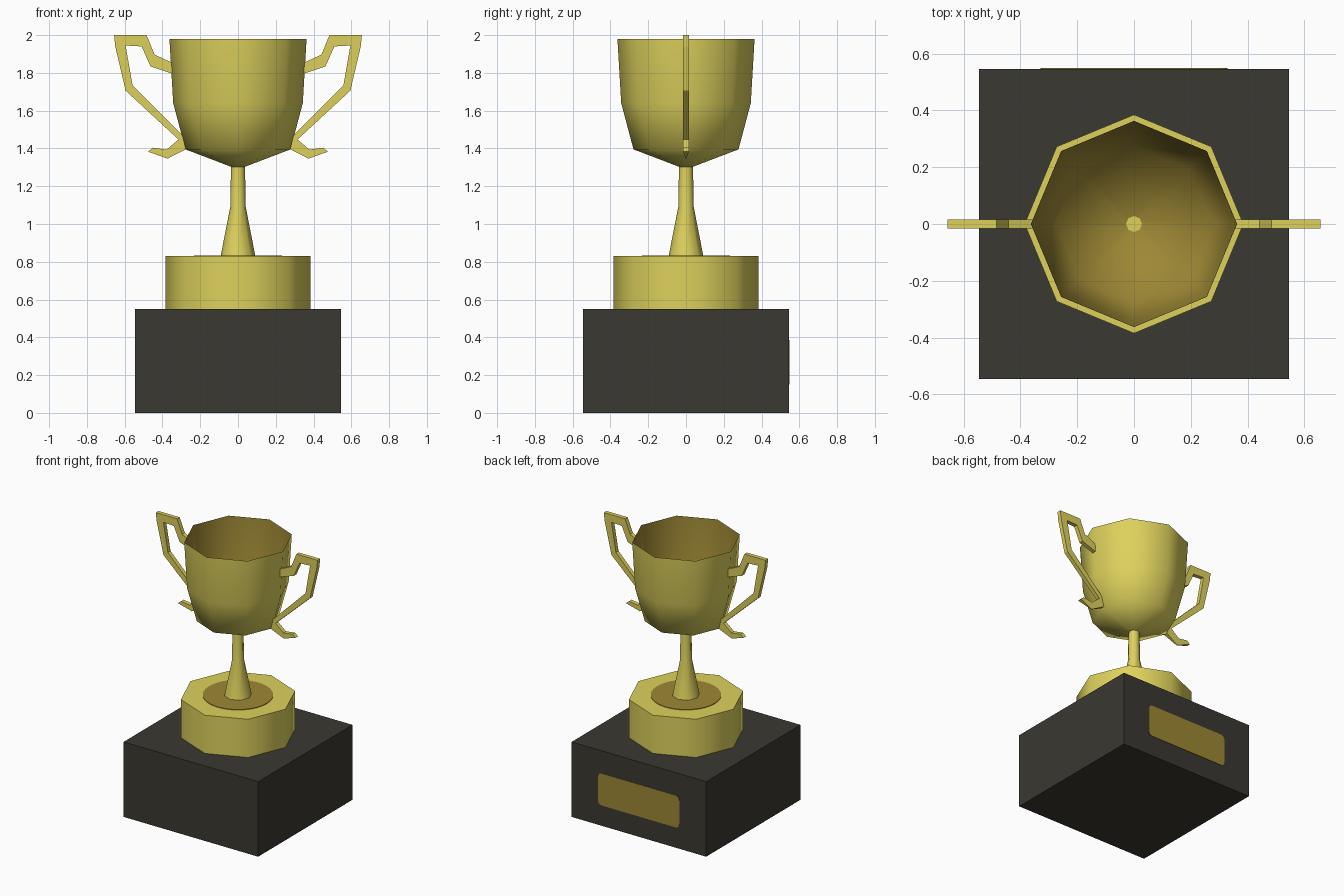
import bpy, bmesh, math

if "Cube" in bpy.data.objects:
    bpy.data.objects.remove(bpy.data.objects["Cube"])


def material(name, color):
    m = bpy.data.materials.new(name)
    m.diffuse_color = (*color, 1)
    m.use_nodes = True
    m.node_tree.nodes["Principled BSDF"].inputs["Base Color"].default_value = m.diffuse_color
    return m


GOLD = material("bright gold", (0.73, 0.64, 0.108))
DARK_GOLD = material("dark gold", (0.34, 0.245, 0.035))
BLACK = material("charcoal", (0.042, 0.040, 0.031))


def finish(name, bm, mats, angle=None):
    bmesh.ops.recalc_face_normals(bm, faces=bm.faces)
    me = bpy.data.meshes.new(name)
    bm.to_mesh(me)
    bm.free()
    ob = bpy.data.objects.new(name, me)
    bpy.context.collection.objects.link(ob)
    for m in mats:
        me.materials.append(m)
    if angle:
        bpy.ops.object.select_all(action='DESELECT')
        ob.select_set(True)
        bpy.context.view_layer.objects.active = ob
        bpy.ops.object.shade_smooth_by_angle(angle=math.radians(angle))
    return ob


def lathe(name, profile, mats, sides=8, angle=50, inner_from=None):
    """Revolve (radius, z) points; bands from inner_from on use material 1."""
    bm = bmesh.new()
    rings = [[bm.verts.new((r * math.cos(2 * math.pi * i / sides),
                            r * math.sin(2 * math.pi * i / sides), z))
              for i in range(sides)] for r, z in profile]
    for k in range(len(rings) - 1):
        a, b = rings[k], rings[k + 1]
        for i in range(sides):
            j = (i + 1) % sides
            f = bm.faces.new((a[i], a[j], b[j], b[i]))
            f.material_index = int(inner_from is not None and k >= inner_from)
    bm.faces.new(rings[0])
    cap = bm.faces.new(rings[-1])
    cap.material_index = int(inner_from is not None)
    return finish(name, bm, mats, angle)


def plate(name, pts, mats):
    """Closed prism between matching front and back outlines."""
    front, back = pts
    bm = bmesh.new()
    a = [bm.verts.new(p) for p in front]
    b = [bm.verts.new(p) for p in back]
    bm.faces.new(a)
    bm.faces.new(b[::-1])
    for i in range(len(a)):
        j = (i + 1) % len(a)
        bm.faces.new((a[i], b[i], b[j], a[j]))
    return finish(name, bm, mats)


# Square plinth
h = 0.546
sq = [(-h, -h), (h, -h), (h, h), (-h, h)]
plate("plinth", ([(x, y, 0) for x, y in sq], [(x, y, 0.55) for x, y in sq]), [BLACK])

# Octagonal foot, round inlay and stem
lathe("foot", [(0.385, 0.55), (0.385, 0.83)], [GOLD])
lathe("foot_inlay", [(0.234, 0.829), (0.234, 0.834)], [DARK_GOLD], sides=48)
lathe("stem", [(0.092, 0.83), (0.041, 1.09), (0.037, 1.31)], [GOLD])

# Cup: outer skin up to the rim, then the darker inside skin
outer = [(0.037, 1.303), (0.278, 1.395), (0.343, 1.64), (0.363, 1.98)]
inner = [(0.339, 1.64), (0.274, 1.399), (0.02, 1.307)]
lathe("cup", outer + inner, [GOLD, DARK_GOLD], angle=65, inner_from=3)

# Handles: flat outlines, curl tapering to a point at its lowest corner
outline = [(0.352, 1.855), (0.442, 1.897), (0.484, 2.0), (0.656, 2.0), (0.65, 1.94),
           (0.595, 1.706), (0.315, 1.447), (0.378, 1.394), (0.452, 1.404), (0.476, 1.383),
           (0.373, 1.346), (0.276, 1.396), (0.296, 1.473), (0.558, 1.733), (0.595, 1.945),
           (0.51, 1.94), (0.463, 1.834), (0.349, 1.796)]
for side, s in (("left", -1), ("right", 1)):
    skins = [[(s * x, d * (0.002 if z < 1.35 else 0.015), z) for x, z in outline]
             for d in (-1, 1)]
    plate(side + "_handle", skins, [GOLD])

# Rounded name plate on the back
w, z0, z1, r = 0.33, 0.15, 0.385, 0.03
corners = [(w - r, z1 - r, 0), (r - w, z1 - r, 90), (r - w, z0 + r, 180), (w - r, z0 + r, 270)]
shape = [(cx + r * math.cos(math.radians(a + t)), cz + r * math.sin(math.radians(a + t)))
         for cx, cz, a in corners for t in (0, 30, 60, 90)]
plate("back_plate", [[(x, y, z) for x, z in shape] for y in (h - 0.002, h + 0.003)], [DARK_GOLD])
